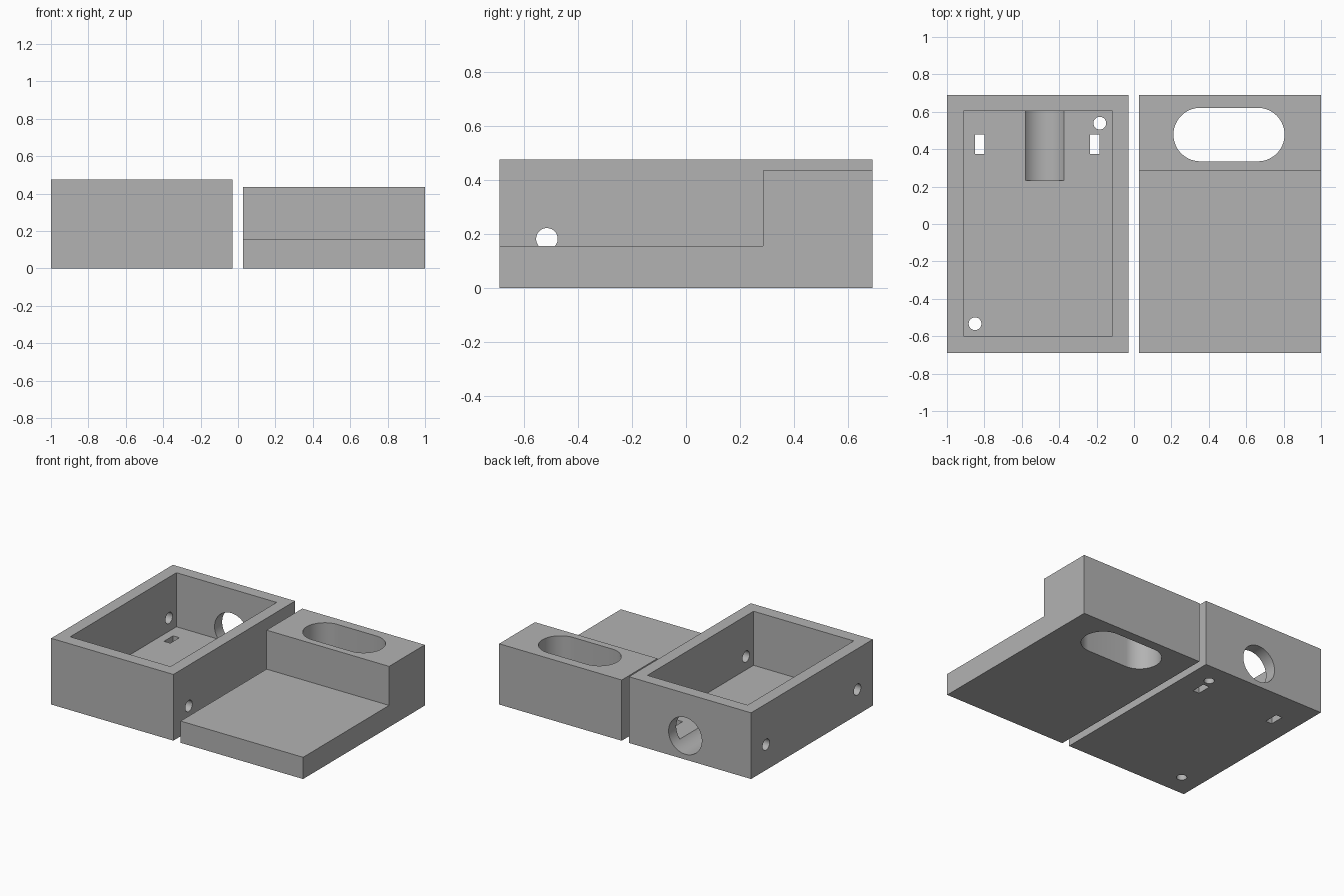
import bpy, math
from mathutils import Matrix

if "Cube" in bpy.data.objects:
    bpy.data.objects.remove(bpy.data.objects["Cube"])

grey = bpy.data.materials.new("mid grey")
grey.diffuse_color = (0.45, 0.45, 0.45, 1)
grey.use_nodes = True
grey.node_tree.nodes["Principled BSDF"].inputs["Base Color"].default_value = grey.diffuse_color


def prism(name, profile, axis, start, end):
    """Closed 2D profile extruded along axis: 'X' takes (y, z), 'Y' takes (x, z), 'Z' takes (x, y)."""
    place = {"X": lambda p, t: (t, p[0], p[1]),
             "Y": lambda p, t: (p[0], t, p[1]),
             "Z": lambda p, t: (p[0], p[1], t)}[axis]
    n = len(profile)
    verts = [place(p, t) for t in (start, end) for p in profile]
    faces = [tuple(reversed(range(n))), tuple(range(n, 2 * n))]
    faces += [(i, (i + 1) % n, n + (i + 1) % n, n + i) for i in range(n)]
    mesh = bpy.data.meshes.new(name)
    mesh.from_pydata(verts, [], faces)
    if axis == "Y":
        mesh.flip_normals()
    mesh.materials.append(grey)
    obj = bpy.data.objects.new(name, mesh)
    bpy.context.collection.objects.link(obj)
    return obj


def rect(x0, x1, y0, y1):
    return [(x0, y0), (x1, y0), (x1, y1), (x0, y1)]


def stadium(cx, cy, half, r, n=64):
    """Circle of radius r, stretched by a straight run of +-half along the first axis."""
    pts = []
    for i in range(n):
        a = 2 * math.pi * (i + 0.5) / n
        pts.append((cx + math.copysign(half, math.cos(a)) + r * math.cos(a), cy + r * math.sin(a)))
    return pts


def cut(obj, cutters):
    """Subtract the cutters, then bake the result and remove them."""
    for c in cutters:
        c.hide_render = True
        mod = obj.modifiers.new(c.name, "BOOLEAN")
        mod.operation, mod.solver, mod.object = "DIFFERENCE", "EXACT", c
    bpy.context.view_layer.update()
    dg = bpy.context.evaluated_depsgraph_get()
    mesh = bpy.data.meshes.new_from_object(obj.evaluated_get(dg))
    obj.modifiers.clear()
    obj.data = mesh
    for c in cutters:
        bpy.data.objects.remove(c)
    bpy.ops.object.select_all(action="DESELECT")
    obj.select_set(True)
    bpy.context.view_layer.objects.active = obj
    bpy.ops.object.shade_smooth_by_angle(angle=math.radians(30))


# Open box: cavity, cable bore with floor groove, side holes, floor holes and slots
box = prism("open_box", rect(-1, -0.03, -0.69, 0.69), "Z", 0, 0.475)
cutters = [prism("cavity", rect(-0.912, -0.116, -0.6, 0.604), "Z", 0.087, 0.6),
           prism("cable_bore", stadium(-0.477, 0.17, 0, 0.132), "Y", 0.232, 0.8)]
for y in (-0.515, 0.52):
    cutters.append(prism("side_hole", stadium(y, 0.182, 0, 0.04, 32), "X", -1.1, 0.01))
for x, y in ((-0.183, 0.539), (-0.85, -0.533)):
    cutters.append(prism("floor_hole", stadium(x, y, 0, 0.034, 32), "Z", -0.1, 0.2))
for x in (-0.825, -0.21):
    cutters.append(prism("floor_slot", rect(x - 0.025, x + 0.025, 0.375, 0.478), "Z", -0.1, 0.2))
cut(box, cutters)

# Stepped lid: L-shaped side profile with an oblong opening through the tall end
lid = prism("stepped_lid",
            [(-0.69, 0), (0.69, 0), (0.69, 0.436), (0.285, 0.436), (0.285, 0.156), (-0.69, 0.156)],
            "X", 0.027, 1)
cut(lid, [prism("oblong_opening", stadium(0.508, 0.478, 0.154, 0.143), "Z", -0.1, 0.6)])
